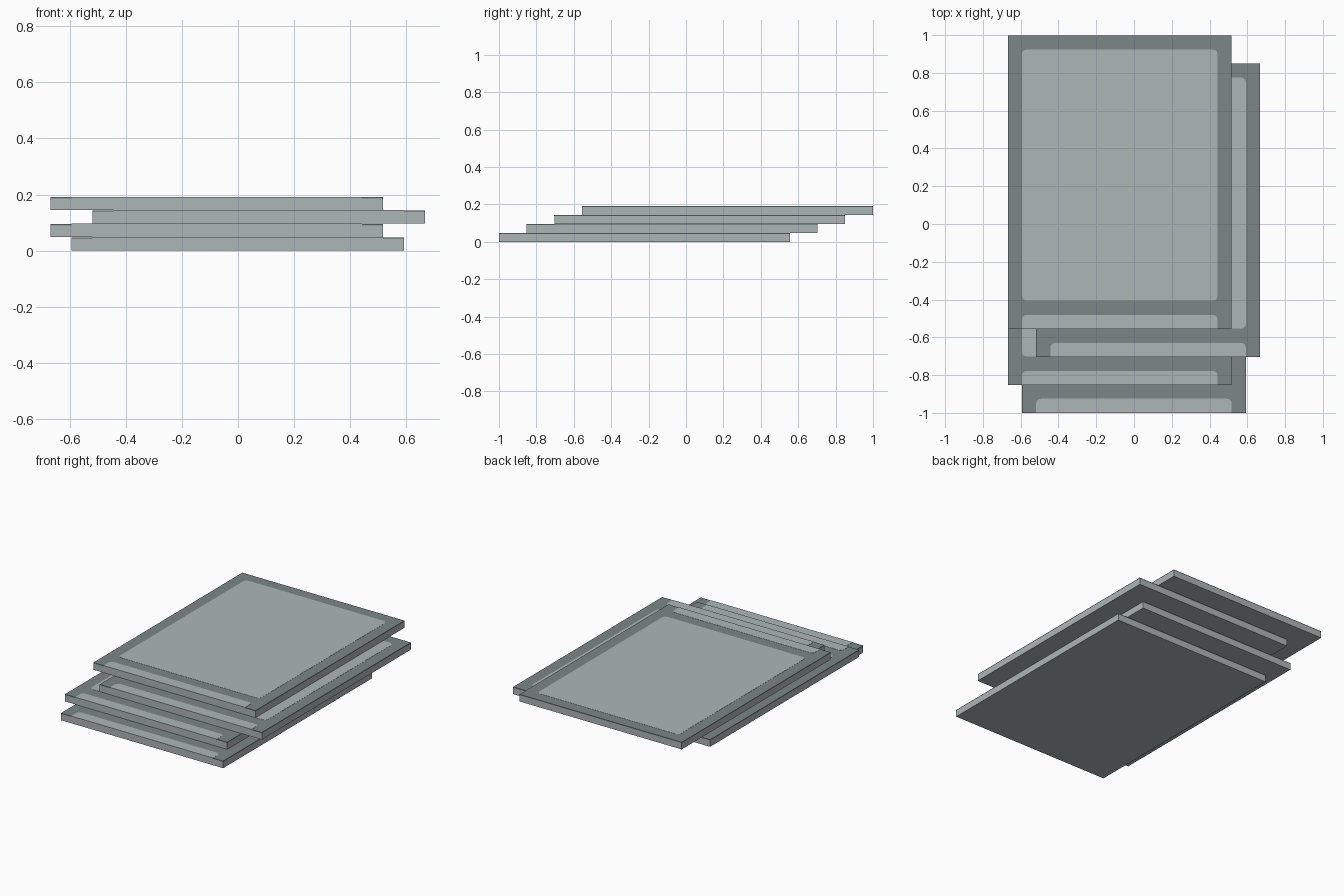
import bpy
import bmesh
from math import sin, cos, pi

cube = bpy.data.objects.get("Cube")
if cube:
    bpy.data.objects.remove(cube, do_unlink=True)


def material(name, rgb):
    m = bpy.data.materials.new(name)
    m.use_nodes = True
    colour = (*rgb, 1)
    m.diffuse_color = colour
    m.node_tree.nodes["Principled BSDF"].inputs["Base Color"].default_value = colour
    return m


LIGHT = material("light_grey", (0.42, 0.47, 0.47))
DARK = material("dark_grey", (0.20, 0.24, 0.24))

W, D, H = 1.185, 1.555, 0.048    # slab size
CAP = 0.007                      # dark top layer
RIM = 0.075                      # border width
LIFT = 0.001                     # painted plates stand this far proud


def outline(x0, x1, y0, y1, r, round_front=True):
    """Rectangle with rounded corners; the front pair can stay square."""
    pts = []
    corners = [(x1 - r, y1 - r, 0), (x0 + r, y1 - r, 1),
               (x0 + r, y0 + r, 2), (x1 - r, y0 + r, 3)]
    for cx, cy, q in corners:
        if q > 1 and not round_front:
            pts.append((x0 if q == 2 else x1, y0))
            continue
        for i in range(4):
            a = (q + i / 3) * pi / 2
            pts.append((cx + r * cos(a), cy + r * sin(a)))
    return pts


def prism(name, pts, z0, z1, mat):
    bm = bmesh.new()
    base = bm.faces.new([bm.verts.new((x, y, z0)) for x, y in pts])
    top = bmesh.ops.extrude_face_region(bm, geom=[base])["geom"]
    bmesh.ops.translate(bm, vec=(0, 0, z1 - z0),
                        verts=[v for v in top if isinstance(v, bmesh.types.BMVert)])
    bmesh.ops.recalc_face_normals(bm, faces=bm.faces)
    me = bpy.data.meshes.new(name)
    bm.to_mesh(me)
    bm.free()
    me.materials.append(mat)
    ob = bpy.data.objects.new(name, me)
    bpy.context.collection.objects.link(ob)
    return ob


def slab(name, x, y, z):
    """One step: light body, dark top layer, light panel and front strip."""
    x1, y1 = x + W, y + D
    rect = [(x, y), (x1, y), (x1, y1), (x, y1)]
    top = z + H
    prism(name + "_body", rect, z, top - CAP, LIGHT)
    prism(name + "_top_layer", rect, top - CAP, top - LIFT, DARK)
    prism(name + "_panel",
          outline(x + RIM, x1 - RIM, y + 2 * RIM, y1 - RIM, 0.025),
          top - 2 * LIFT, top, LIGHT)
    # Front strip wraps over the front edge
    prism(name + "_front_strip",
          outline(x + RIM, x1 - RIM, y - LIFT, y + RIM, 0.025, False),
          top - CAP, top, LIGHT)


# Staggered stack, each slab set further back
for i, x in enumerate((-0.593, -0.668, -0.518, -0.668)):
    slab(f"slab_{i + 1}", x, -1 + 0.148 * i, H * i)
